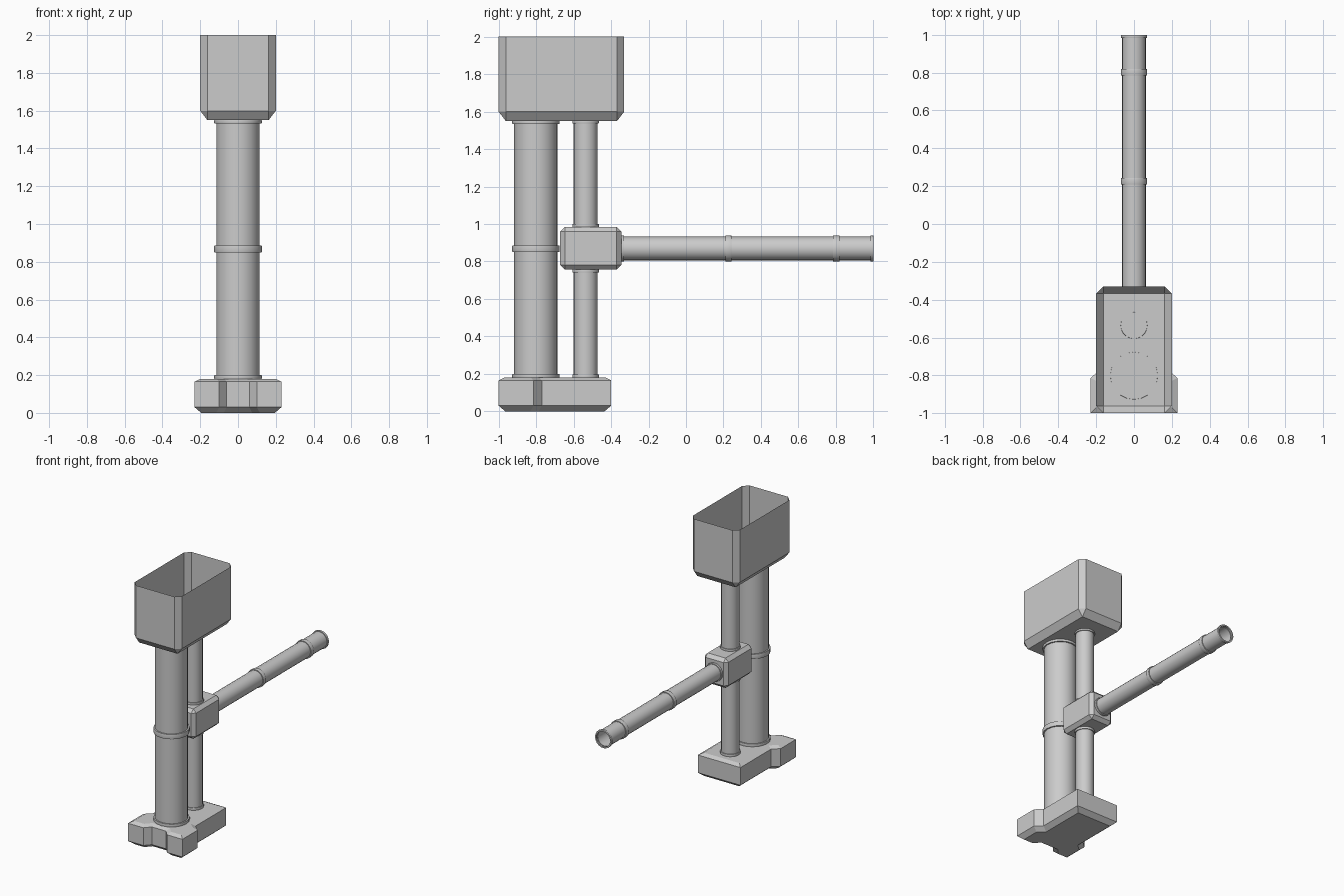
import bpy, bmesh, math
from mathutils import Vector, Matrix

if "Cube" in bpy.data.objects:
    bpy.data.objects.remove(bpy.data.objects["Cube"])

SIDES = 20


def finish(name, bm, smooth=False):
    mesh = bpy.data.meshes.new(name)
    bm.to_mesh(mesh)
    bm.free()
    ob = bpy.data.objects.new(name, mesh)
    bpy.context.collection.objects.link(ob)
    if smooth:
        bpy.ops.object.select_all(action='DESELECT')
        ob.select_set(True)
        bpy.context.view_layer.objects.active = ob
        bpy.ops.object.shade_smooth_by_angle(angle=math.radians(30))
    return ob


def lathe(name, profile, loc, along_y=False):
    """Open surface of revolution from (radius, distance) points."""
    bm = bmesh.new()
    rings = []
    for r, t in profile:
        rings.append([bm.verts.new((r * math.cos(a), r * math.sin(a), t))
                      for a in (2 * math.pi * i / SIDES for i in range(SIDES))])
    for lo, hi in zip(rings, rings[1:]):
        for i in range(SIDES):
            j = (i + 1) % SIDES
            bm.faces.new((lo[i], lo[j], hi[j], hi[i]))
    rot = Matrix.Rotation(-math.pi / 2, 4, 'X') if along_y else Matrix()
    bm.transform(Matrix.Translation(loc) @ rot)
    return finish(name, bm, True)


def collar(name, r, t0, t1, loc, along_y=False):
    c = 0.004
    return lathe(name, [(r - 0.012, t0), (r - 0.001, t0), (r, t0 + c), (r, t1 - c),
                        (r - 0.001, t1), (r - 0.012, t1)], loc, along_y)


def chamfer_box(name, lo, hi, bevel, z_stretch=1.0, open_top=False):
    lo, hi = Vector(lo), Vector(hi)
    size = hi - lo
    size.z /= z_stretch
    bm = bmesh.new()
    bmesh.ops.create_cube(bm, size=1, matrix=Matrix.Diagonal((*size, 1)))
    top = size.z / 2 - 1e-4
    edges = [e for e in bm.edges
             if not (open_top and all(v.co.z > top for v in e.verts))]
    bmesh.ops.bevel(bm, geom=edges, offset=bevel, segments=1, affect='EDGES', profile=0.5)
    if open_top:
        lid = [f for f in bm.faces if f.normal.z > 0.9]
        bmesh.ops.delete(bm, geom=lid, context='FACES_ONLY')
    bm.transform(Matrix.Translation((lo + hi) / 2) @ Matrix.Diagonal((1, 1, z_stretch, 1)))
    return finish(name, bm)


# Base: mirrored outline with a narrow rear and notched front, chamfered above and below
half = [(0.06, -0.955), (0.10, -1.0), (0.23, -1.0), (0.23, -0.815), (0.18, -0.77), (0.18, -0.40)]
outline = half + [(-x, y) for x, y in reversed(half)]
bm = bmesh.new()
face = bm.faces.new([bm.verts.new((x, y, 0.03)) for x, y in outline])
ext = bmesh.ops.extrude_face_region(bm, geom=[face], use_keep_orig=True)
for v in ext['geom']:
    if isinstance(v, bmesh.types.BMVert):
        v.co.z = 0.165
bmesh.ops.recalc_face_normals(bm, faces=bm.faces)
bm.normal_update()
caps = {round(f.normal.z): f for f in bm.faces if abs(f.normal.z) > 0.9}
bmesh.ops.inset_individual(bm, faces=[caps[1]], thickness=0.03, depth=0.015, use_even_offset=True)
bmesh.ops.inset_individual(bm, faces=[caps[-1]], thickness=0.035, depth=0.03, use_even_offset=True)
finish("base", bm)

# Hopper, open at the top
chamfer_box("hopper", (-0.2, -1.0, 1.55), (0.2, -0.33, 2.0), 0.038, 1.3, True)

# Main column with collars
main = (0, -0.802, 0)
lathe("main_column", [(0.115, 0.17), (0.115, 1.55)], main)
for i, (a, b) in enumerate([(0.178, 0.2), (0.85, 0.886), (1.533, 1.552)]):
    collar(f"main_collar_{i + 1}", 0.126, a, b, main)

# Thin riser pipe and its collars
riser = (0, -0.536, 0)
lathe("riser_lower", [(0.064, 0.17), (0.064, 0.76)], riser)
lathe("riser_upper", [(0.064, 0.98), (0.064, 1.55)], riser)
for i, (a, b) in enumerate([(0.178, 0.197), (0.74, 0.757), (0.983, 1.0), (1.537, 1.552)]):
    collar(f"riser_collar_{i + 1}", 0.071, a, b, riser)

# Junction box
chamfer_box("junction_box", (-0.1, -0.672, 0.757), (0.1, -0.345, 0.985), 0.025)

# Horizontal outlet pipe, open at the far end
outlet = (0, 0, 0.869)
lathe("outlet_pipe", [(0.063, -0.35), (0.063, 1.0)], outlet, True)
for i, (a, b) in enumerate([(-0.347, -0.33), (0.21, 0.242), (0.785, 0.82), (0.984, 1.0)]):
    collar(f"outlet_collar_{i + 1}", 0.07, a, b, outlet, True)
